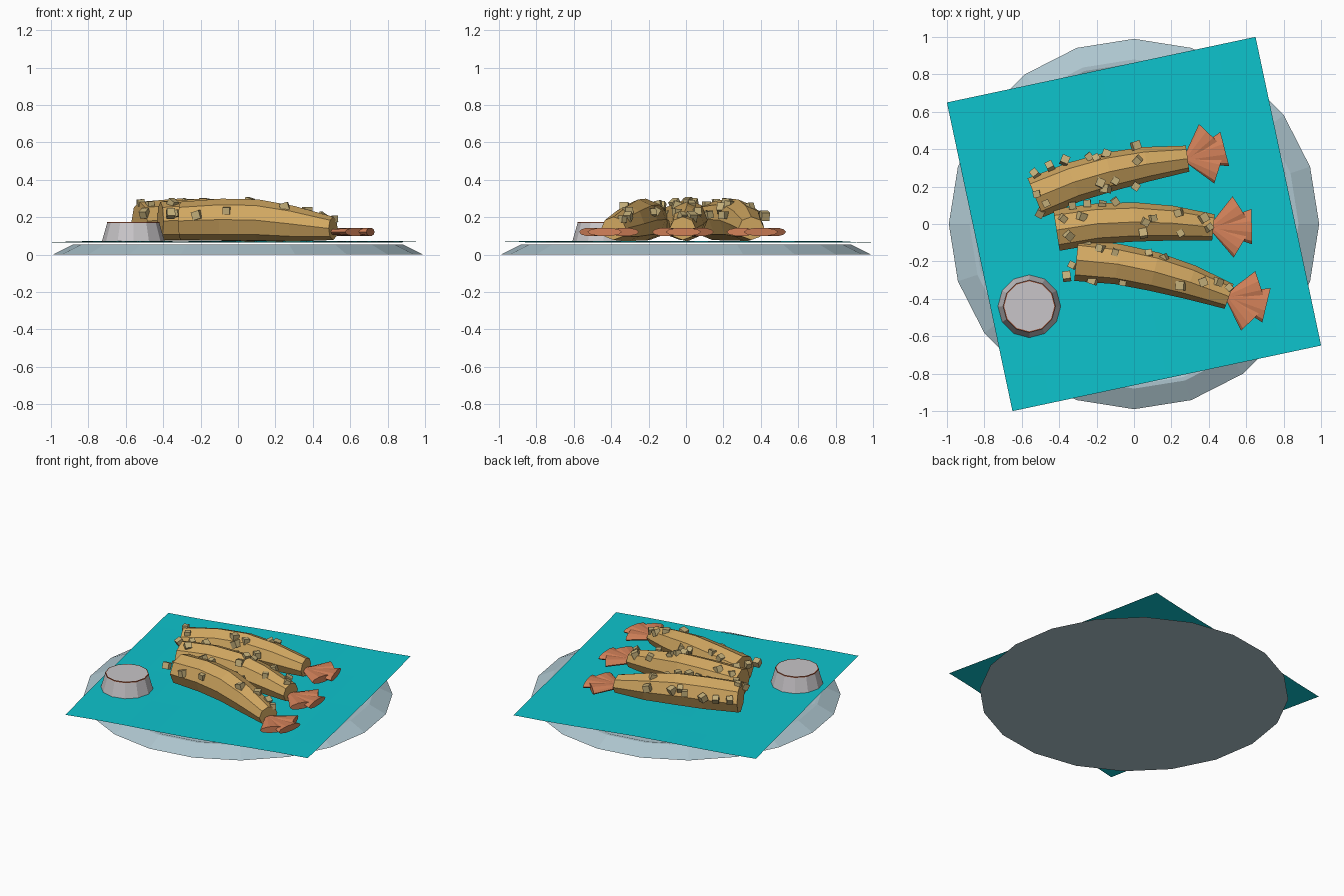
import bpy, bmesh, math, random
from mathutils import Matrix, Vector
from mathutils.bvhtree import BVHTree

random.seed(4)
cube = bpy.data.objects.get("Cube")
if cube:
    bpy.data.objects.remove(cube, do_unlink=True)


def material(name, r, g, b):
    mat = bpy.data.materials.new(name)
    mat.use_nodes = True
    mat.diffuse_color = (r, g, b, 1)
    bsdf = next(n for n in mat.node_tree.nodes if n.type == "BSDF_PRINCIPLED")
    bsdf.inputs["Base Color"].default_value = (r, g, b, 1)
    bsdf.inputs["Roughness"].default_value = 0.8
    return mat


PLATE = material("pale blue ceramic", 0.42, 0.56, 0.62)
CLOTH = material("turquoise cloth", 0.004, 0.55, 0.61)
BATTER = material("golden batter", 0.64, 0.39, 0.12)
CRUMB = material("pale crumb", 0.54, 0.42, 0.19)
TAIL = material("orange tail", 0.65, 0.22, 0.1)
CUP = material("off white cup", 0.58, 0.56, 0.58)
RIM = material("brown rim", 0.35, 0.1, 0.05)


def finish(bm, name, *mats, solid=True):
    if solid:
        bmesh.ops.recalc_face_normals(bm, faces=bm.faces)
    mesh = bpy.data.meshes.new(name)
    bm.to_mesh(mesh)
    bm.free()
    for mat in mats:
        mesh.materials.append(mat)
    obj = bpy.data.objects.new(name, mesh)
    bpy.context.collection.objects.link(obj)
    return obj


def loft(bm, rings):
    """Bridge equal rings of points and cap both ends."""
    loops = [[bm.verts.new(p) for p in ring] for ring in rings]
    n = len(loops[0])
    for a, b in zip(loops, loops[1:]):
        for i in range(n):
            j = (i + 1) % n
            bm.faces.new((a[i], a[j], b[j], b[i]))
    bm.faces.new(loops[0][::-1])
    bm.faces.new(loops[-1])


def circle(r, z, n, cx=0, cy=0):
    turns = [math.tau * i / n for i in range(n)]
    return [(cx + r * math.cos(a), cy + r * math.sin(a), z) for a in turns]


# Plate: low twenty-sided dish with a slightly sunken top
bm = bmesh.new()
loft(bm, [circle(r, z, 20) for r, z in
          ((0.99, 0), (0.88, 0.055), (0.86, 0.055), (0.84, 0.048))])
finish(bm, "plate", PLATE)

# Cloth: thin turned square with a gentle ripple
bm = bmesh.new()
bmesh.ops.create_grid(bm, x_segments=8, y_segments=8, size=0.8435)
for v in bm.verts:
    v.co.z = 0.068 + 0.004 * math.sin(5 * v.co.x + 2 * v.co.y)
bmesh.ops.rotate(bm, verts=bm.verts, matrix=Matrix.Rotation(math.radians(12), 3, "Z"))
finish(bm, "cloth", CLOTH, solid=False)

# Dip cup with a brown lip
bm = bmesh.new()
loft(bm, [circle(r, z, 12, -0.56, -0.44) for r, z in
          ((0.168, 0.07), (0.14, 0.168), (0.14, 0.175), (0.134, 0.175))])
for f in bm.faces:
    z = f.calc_center_median().z
    f.material_index = int(0.168 < z and len(f.verts) == 4)
finish(bm, "dip_cup", CUP, RIM)

# Body stations: x, sideways bend, centre height, half width, half height
STATIONS = ((-0.42, 0, 0.18, 0.112, 0.102),
            (-0.2, 0.03, 0.187, 0.108, 0.112),
            (0, 0.036, 0.185, 0.105, 0.11),
            (0.2, 0.026, 0.165, 0.093, 0.095),
            (0.42, 0, 0.14, 0.07, 0.062))


def body_rings():
    rings = []
    for i, (x, y, z, w, h) in enumerate(STATIONS):
        a = STATIONS[max(i - 1, 0)]
        b = STATIONS[min(i + 1, len(STATIONS) - 1)]
        side = Vector((a[1] - b[1], b[0] - a[0], 0)).normalized()
        ring = []
        for k in range(8):
            t = math.tau * k / 8
            ring.append(Vector((x, y, z)) + side * w * math.cos(t)
                        + Vector((0, 0, h * math.sin(t))))
        rings.append(ring)
    return rings


def add_lobe(bm, place, angle, length):
    """One flattened cone of the tail fan."""
    turn = Matrix.Rotation(math.radians(angle), 4, "Z")
    rings = []
    for d, w, h in ((0, 0.02, 0.015), (length, length * 0.45, 0.023)):
        rings.append([place @ turn @ Vector((d, w * y, h * z))
                      for y, z, _ in circle(1, 0, 10)])
    loft(bm, rings)


def add_crumbs(bm, tree, spots):
    for x, y in spots:
        hit = tree.ray_cast(Vector((x, y, 1)), Vector((0, 0, -1)))[0]
        if hit is None:
            hit = tree.find_nearest(Vector((x, y, 0.22)))[0]
            hit = Vector((x, y, hit.z))
        spin = Matrix.Rotation(random.uniform(0, 3), 4, "Z")
        tilt = Matrix.Rotation(random.uniform(-0.6, 0.6), 4, "X")
        bmesh.ops.create_cube(bm, size=random.uniform(0.035, 0.046),
                              matrix=Matrix.Translation(hit) @ spin @ tilt)


# Each piece: centre, heading, crumb positions
PIECES = {
    "back": (-0.12, 0.245, 14.4,
             [(-.53, .27), (-.45, .31), (-.37, .34), (-.24, .36), (-.2, .35),
              (-.15, .37), (.02, .34), (.01, .42), (-.5, .06), (-.47, .11),
              (-.15, .19), (-.1, .23), (-.18, .22), (.01, .2), (-.52, .16)]),
    "middle": (0.005, -0.025, 1,
               [(-.38, .03), (-.33, .1), (-.25, .11), (-.17, .1), (-.1, .12),
                (.06, .01), (.1, .03), (.05, -.05), (.24, .06), (.25, -.05),
                (.37, .03), (.4, -.02), (-.35, -.06), (-.28, .04)]),
    "front": (0.1, -0.29, -13.4,
              [(-.25, -.1), (-.18, -.13), (-.1, -.15), (-.36, -.28), (-.33, -.22),
               (-.06, -.31), (.08, -.16), (.16, -.18), (.25, -.33), (.37, -.31),
               (.45, -.31), (.51, -.34), (-.22, -.3)]),
}

for label, (x, y, heading, spots) in PIECES.items():
    place = Matrix.Translation((x, y, 0)) @ Matrix.Rotation(math.radians(heading), 4, "Z")

    # Battered body
    bm = bmesh.new()
    loft(bm, [[place @ p for p in ring] for ring in body_rings()])
    bmesh.ops.recalc_face_normals(bm, faces=bm.faces)
    tree = BVHTree.FromBMesh(bm)
    finish(bm, label + "_shrimp_body", BATTER)

    # Crumbs stuck on the batter
    bm = bmesh.new()
    add_crumbs(bm, tree, spots)
    finish(bm, label + "_crumbs", CRUMB)

    # Tail fan
    bm = bmesh.new()
    root = place @ Matrix.Translation((0.415, 0, 0.121))
    for angle, length in ((0, 0.21), (32, 0.18), (-32, 0.18)):
        add_lobe(bm, root, angle, length)
    finish(bm, label + "_tail_fan", TAIL)
